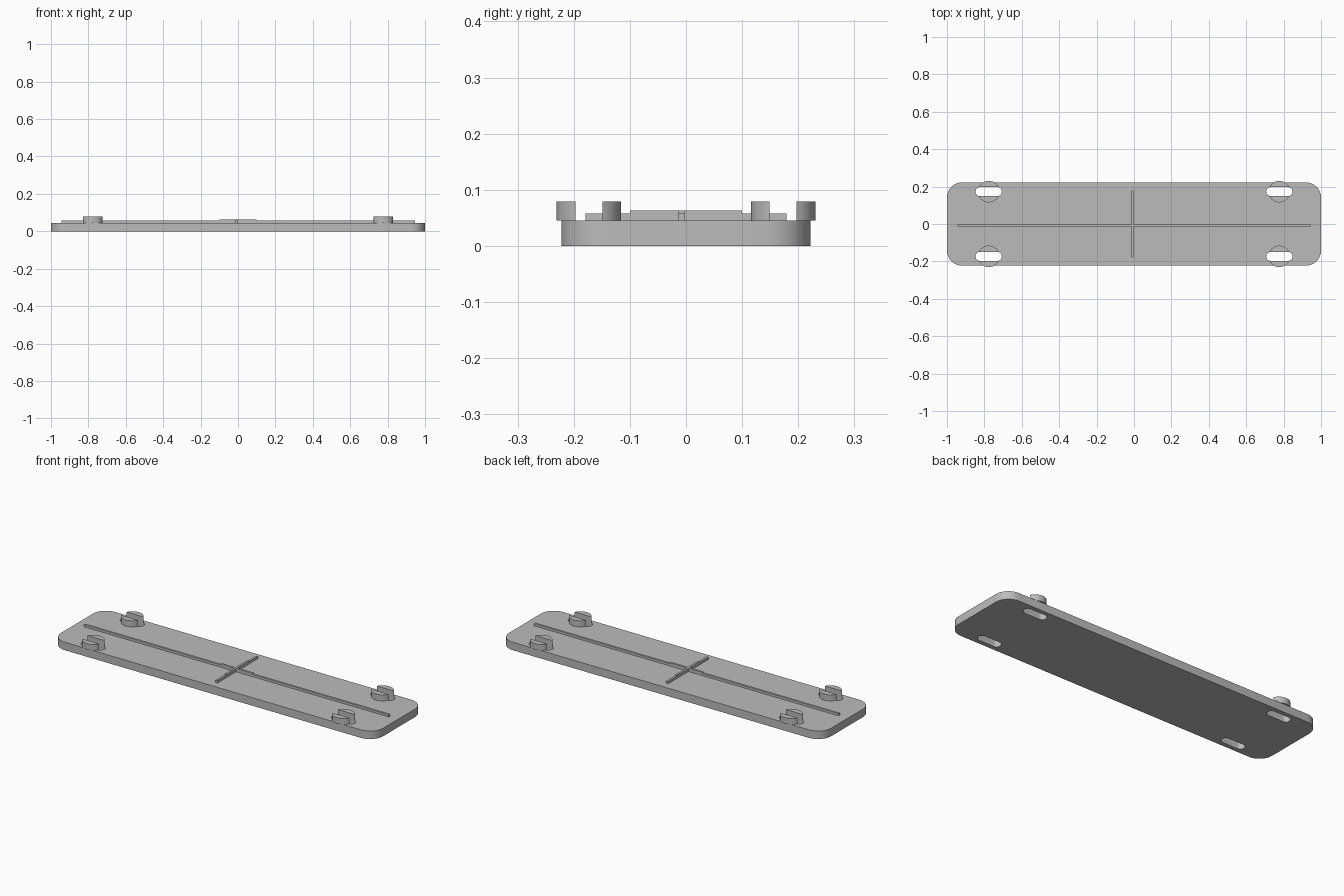
import bpy
import bmesh
from math import pi, sin, cos, asin

cube = bpy.data.objects.get("Cube")
if cube:
    bpy.data.objects.remove(cube, do_unlink=True)

grey = bpy.data.materials.new("plain_grey")
grey.use_nodes = True
colour = (0.5, 0.5, 0.5, 1)
grey.diffuse_color = colour
grey.node_tree.nodes["Principled BSDF"].inputs["Base Color"].default_value = colour

PLATE_TOP = 0.045
POST_X, POST_Y, POST_R = 0.777, 0.173, 0.0575
SLOT_X, SLOT_Y = 0.07, 0.024
CORNERS = [(-1, -1), (1, -1), (1, 1), (-1, 1)]


def arc(cx, cy, r, start, end, steps):
    angles = [start + (end - start) * i / steps for i in range(steps + 1)]
    return [(cx + r * cos(a), cy + r * sin(a)) for a in angles]


def rounded_rect(cx, cy, hx, hy, r, steps=8):
    points = []
    for i, (sx, sy) in enumerate(CORNERS):
        start = pi + i * pi / 2
        points += arc(cx + sx * (hx - r), cy + sy * (hy - r), r, start, start + pi / 2, steps)
    return points


def extrude_outline(name, loops, z0, z1):
    """Fill the outlines (inner ones become holes) and extrude from z0 to z1."""
    curve = bpy.data.curves.new(name, "CURVE")
    curve.dimensions = "2D"
    curve.fill_mode = "BOTH"
    curve.extrude = (z1 - z0) / 2
    for loop in loops:
        spline = curve.splines.new("POLY")
        spline.points.add(len(loop) - 1)
        for point, (x, y) in zip(spline.points, loop):
            point.co = (x, y, 0, 1)
        spline.use_cyclic_u = True
    temp = bpy.data.objects.new(name + "_outline", curve)
    bpy.context.collection.objects.link(temp)
    graph = bpy.context.evaluated_depsgraph_get()
    mesh = bpy.data.meshes.new_from_object(temp.evaluated_get(graph))
    bpy.data.objects.remove(temp, do_unlink=True)

    bm = bmesh.new()
    bm.from_mesh(mesh)
    bmesh.ops.remove_doubles(bm, verts=bm.verts, dist=1e-5)
    bmesh.ops.translate(bm, verts=bm.verts, vec=(0, 0, (z0 + z1) / 2))
    bmesh.ops.recalc_face_normals(bm, faces=bm.faces)
    bm.to_mesh(mesh)
    bm.free()
    mesh.materials.clear()
    mesh.materials.append(grey)
    obj = bpy.data.objects.new(name, mesh)
    bpy.context.collection.objects.link(obj)
    bpy.ops.object.select_all(action="DESELECT")
    obj.select_set(True)
    bpy.context.view_layer.objects.active = obj
    bpy.ops.object.shade_smooth_by_angle()
    return obj


def box(name, x0, x1, y0, y1, z1):
    extrude_outline(name, [[(x0, y0), (x1, y0), (x1, y1), (x0, y1)]], PLATE_TOP - 0.005, z1)


# Base plate with rounded corners and four through slots
slots = [rounded_rect(sx * POST_X, sy * POST_Y, SLOT_X, SLOT_Y, SLOT_Y - 0.001)
         for sx, sy in CORNERS]
extrude_outline("base_plate", [rounded_rect(0, 0, 1, 0.222, 0.08)] + slots, 0, PLATE_TOP)

# Round posts, each split in two by its slot
a = asin(SLOT_Y / POST_R)
for sx, sy in CORNERS:
    place = ("front" if sy < 0 else "back") + ("_right" if sx < 0 else "_left")
    for half, turn in (("rear", 0), ("fore", pi)):
        segment = arc(sx * POST_X, sy * POST_Y, POST_R, a + turn, pi - a + turn, 20)
        extrude_outline(f"{place}_post_{half}_half", [segment], PLATE_TOP, 0.079)

# Crossed ribs, each with a taller middle
C, W = -0.008, 0.006
for name, length, top in (("rib", 1, 0.058), ("rib_raised_middle", 0, 0.063)):
    hx, hy = (0.945, 0.179) if length else (0.1, 0.1)
    box("long_" + name, -hx, hx, C - W, C + W, top)
    box("cross_" + name, C - W, C + W, -hy, hy, top)
